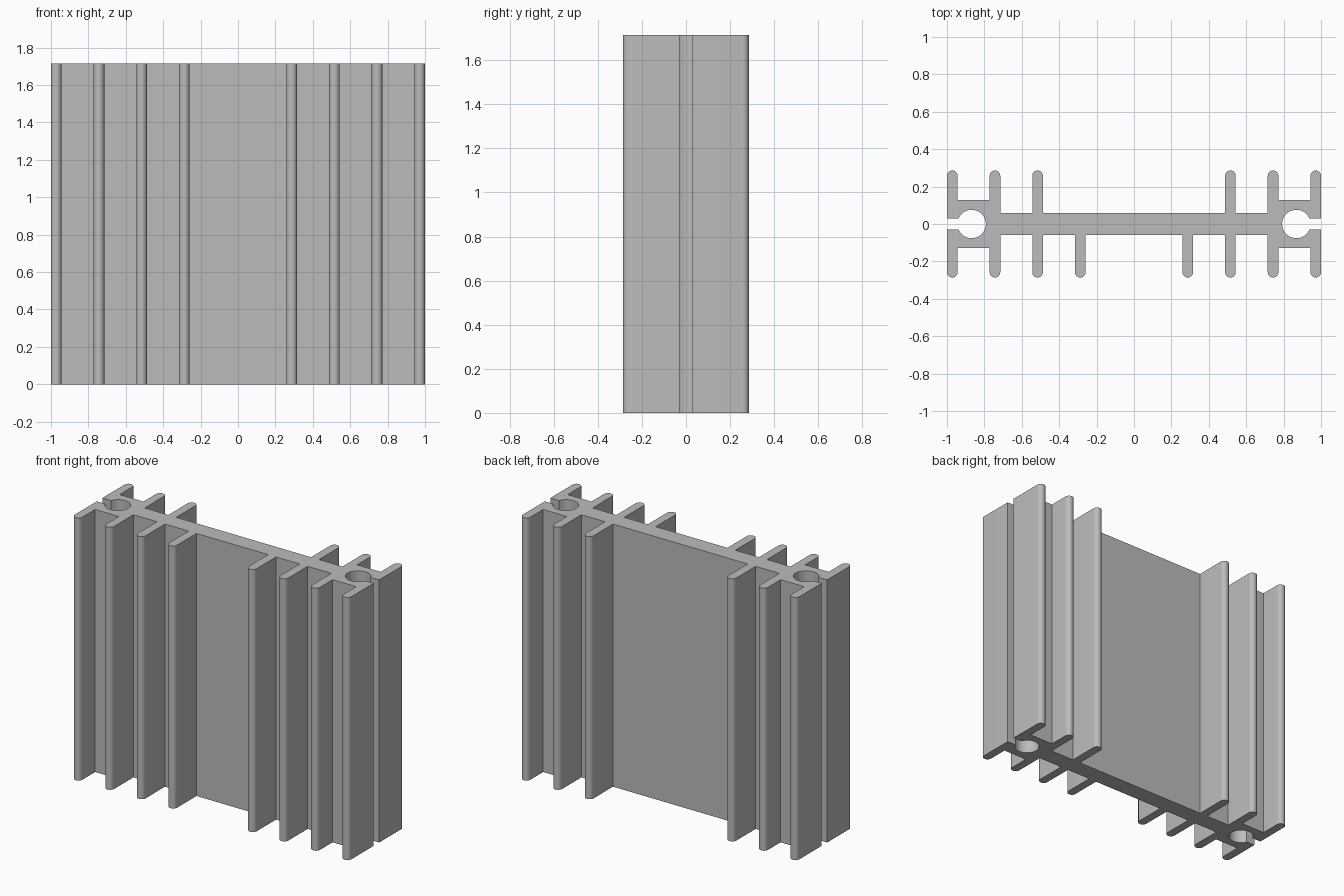
import bpy, bmesh, math
from math import sin, cos, pi

cube = bpy.data.objects.get("Cube")
if cube:
    bpy.data.objects.remove(cube, do_unlink=True)

HEIGHT = 1.715
TIP = 0.286          # fin reach from the middle plane
FIN = 0.0285         # half fin thickness, also the tip radius
WEB = 0.058          # half thickness of the central plate
BOSS = 0.127         # half thickness of the screw bosses
SLOT = 0.029         # half width of the slot into each screw hole
HOLE_X, HOLE_R = 0.868, 0.076
OUTER, SECOND, THIRD, INNER = 0.9715, 0.7435, 0.5155, 0.2875


def arc(cx, cy, r, a0, a1, n):
    return [(cx + r * cos(a0 + (a1 - a0) * i / n),
             cy + r * sin(a0 + (a1 - a0) * i / n)) for i in range(n + 1)]


def floor_at(x):
    """Half thickness of the body at the foot of a fin flank."""
    if abs(x) > OUTER:
        return SLOT
    return BOSS if abs(x) > SECOND else WEB


def finned_side(centres):
    """Front outline from left to right with round-tipped fins."""
    pts = []
    for c in centres:
        pts.append((c - FIN, -floor_at(c - FIN)))
        pts += arc(c, -TIP + FIN, FIN, pi, 2 * pi, 12)
        pts.append((c + FIN, -floor_at(c + FIN)))
    return pts


def screw_hole():
    """Open round hole at the right end."""
    a = math.asin(SLOT / HOLE_R)
    return arc(HOLE_X, 0, HOLE_R, -a, a - 2 * pi, 36)


def turned(pts):
    return [(-x, -y) for x, y in pts]


# Closed cross-section, counter-clockwise
front_fins = [-OUTER, -SECOND, -THIRD, -INNER, INNER, THIRD, SECOND, OUTER]
back_fins = [c for c in front_fins if abs(c) != INNER]
outline = (finned_side(front_fins) + screw_hole()
           + turned(finned_side(back_fins)) + turned(screw_hole()))

# Extrude the section upward
bm = bmesh.new()
base = bm.faces.new([bm.verts.new((x, y, 0)) for x, y in outline])
top = bmesh.ops.extrude_face_region(bm, geom=[base], use_keep_orig=True)
bmesh.ops.translate(bm, vec=(0, 0, HEIGHT),
                    verts=[g for g in top["geom"] if isinstance(g, bmesh.types.BMVert)])
bmesh.ops.recalc_face_normals(bm, faces=bm.faces)
mesh = bpy.data.meshes.new("finned_heat_sink")
bm.to_mesh(mesh)
bm.free()

# Plain grey metal
grey = bpy.data.materials.new("grey metal")
grey.use_nodes = True
colour = (0.5, 0.5, 0.5, 1)
grey.diffuse_color = colour
grey.node_tree.nodes["Principled BSDF"].inputs["Base Color"].default_value = colour
mesh.materials.append(grey)

sink = bpy.data.objects.new("finned_heat_sink", mesh)
bpy.context.collection.objects.link(sink)

# Smooth the round tips and holes, keep the corners sharp
bpy.ops.object.select_all(action='DESELECT')
sink.select_set(True)
bpy.context.view_layer.objects.active = sink
bpy.ops.object.shade_smooth_by_angle(angle=math.radians(30))
